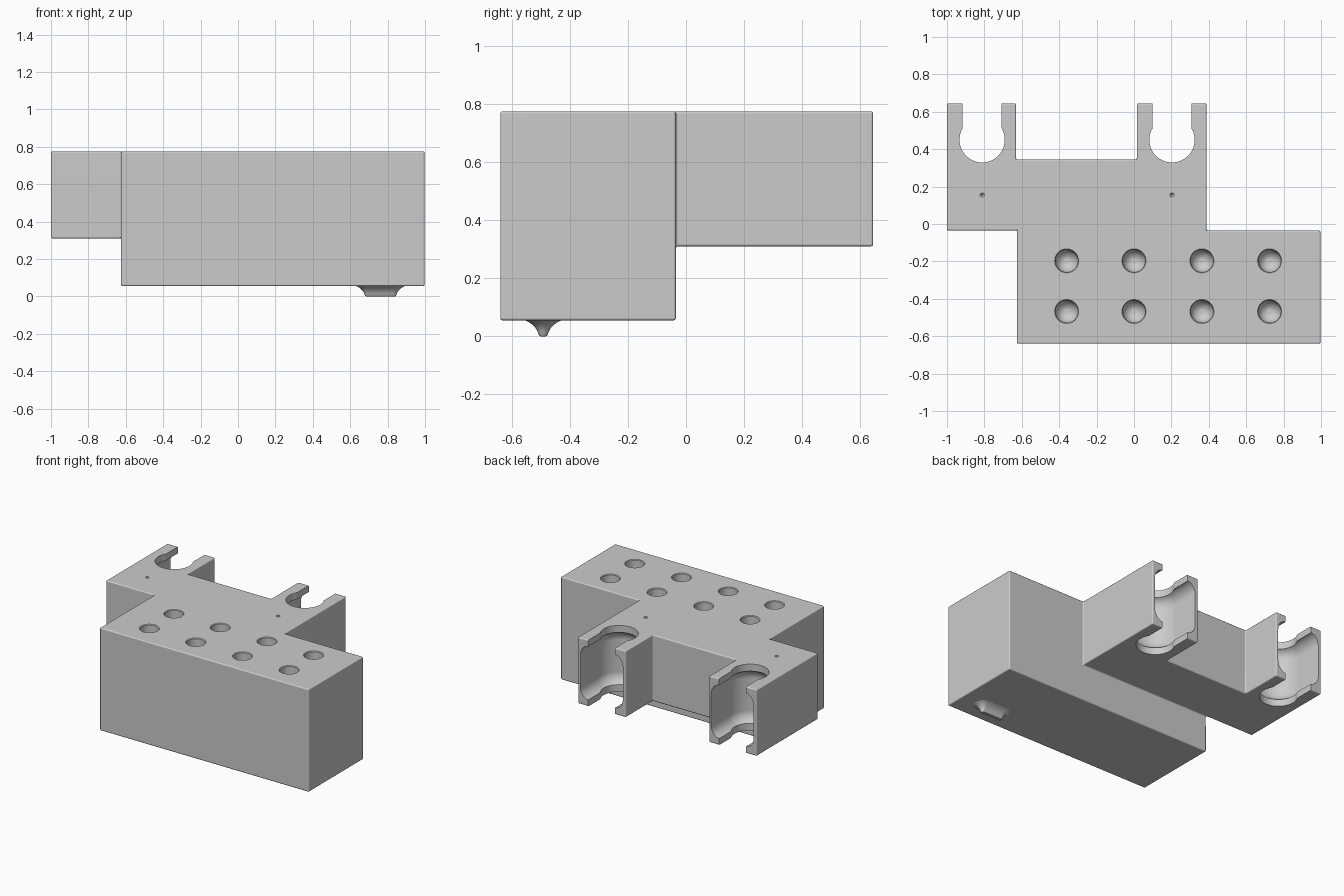
import bpy, bmesh, math

cube = bpy.data.objects.get("Cube")
if cube:
    bpy.data.objects.remove(cube, do_unlink=True)

TOP, PLATE_Z, BASE_Z = 0.775, 0.31, 0.055
JOIN_Y = -0.035
CLIP_X, CLIP_Y = (-0.812, 0.203), 0.45

grey = bpy.data.materials.new("plain grey")
grey.use_nodes = True
COLOUR = (0.6, 0.6, 0.6, 1)
grey.diffuse_color = COLOUR
grey.node_tree.nodes["Principled BSDF"].inputs["Base Color"].default_value = COLOUR


def make_object(name, bm):
    bmesh.ops.recalc_face_normals(bm, faces=bm.faces)
    mesh = bpy.data.meshes.new(name)
    bm.to_mesh(mesh)
    bm.free()
    mesh.materials.append(grey)
    obj = bpy.data.objects.new(name, mesh)
    bpy.context.collection.objects.link(obj)
    return obj


def loft(bm, rings):
    """Skin a stack of equal-length rings and cap both ends."""
    loops = [[bm.verts.new(p) for p in ring] for ring in rings]
    for a, b in zip(loops, loops[1:]):
        for i in range(len(a)):
            j = (i + 1) % len(a)
            bm.faces.new((a[i], a[j], b[j], b[i]))
    bm.faces.new(loops[0][::-1])
    bm.faces.new(loops[-1])


def circle(cx, cy, r, z, n=40):
    return [(cx + r * math.cos(2 * math.pi * i / n),
             cy + r * math.sin(2 * math.pi * i / n), z) for i in range(n)]


def keyhole(cx, r, half_slot, z, n=36):
    """Round recess that opens to the back through a slot."""
    a = math.acos(half_slot / r)
    start, sweep = math.pi - a, math.pi + 2 * a
    pts = [(cx + r * math.cos(start + sweep * i / n),
            CLIP_Y + r * math.sin(start + sweep * i / n), z) for i in range(n + 1)]
    return pts + [(cx + half_slot, 0.8, z), (cx - half_slot, 0.8, z)]


# Body: stepped block with a rear plate and two pairs of prongs
bm = bmesh.new()
V = lambda x, y: bm.verts.new((x, y, PLATE_Z))
a, b = V(-0.625, JOIN_Y), V(0.388, JOIN_Y)
plate = bm.faces.new([a, b] + [V(*p) for p in (
    (0.388, 0.645), (0.015, 0.645), (0.015, 0.345), (-0.63, 0.345),
    (-0.63, 0.645), (-1, 0.645), (-1, JOIN_Y))])
block = bm.faces.new([b, a] + [V(*p) for p in (
    (-0.625, -0.64), (0.997, -0.64), (0.997, JOIN_Y))])


def extrude(faces, z):
    result = bmesh.ops.extrude_face_region(bm, geom=faces, use_keep_orig=True)
    for v in result["geom"]:
        if isinstance(v, bmesh.types.BMVert):
            v.co.z = z


extrude([plate, block], TOP)
block_floor = [f for f in bm.faces
               if all(abs(v.co.z - PLATE_Z) < 1e-5 and v.co.y < JOIN_Y + 1e-4 for v in f.verts)]
extrude(block_floor, BASE_Z)
bmesh.ops.delete(bm, geom=block_floor, context='FACES_ONLY')
bmesh.ops.dissolve_limit(bm, angle_limit=0.01, verts=bm.verts, edges=bm.edges)
body = make_object("holder_body", bm)
bevel = body.modifiers.new("soft_edges", 'BEVEL')
bevel.width, bevel.segments, bevel.limit_method = 0.008, 3, 'ANGLE'

cutters = []

# Clip openings through the prongs
bm = bmesh.new()
for cx in CLIP_X:
    loft(bm, [keyhole(cx, 0.121, 0.104, z) for z in (0.2, 0.9)])
cutters.append(make_object("clip_opening_cutter", bm))

# Wider rounded pockets between the upper and lower lips
bm = bmesh.new()
for cx in CLIP_X:
    steps = [i / 6 * math.pi / 2 for i in range(7)]
    low = [(0.10 + 0.065 * math.sin(t), 0.43 - 0.075 * math.cos(t)) for t in steps]
    high = [(r, TOP + PLATE_Z - z) for r, z in reversed(low)]
    loft(bm, [keyhole(cx, r, r, z) for r, z in low + high])
cutters.append(make_object("clip_pocket_cutter", bm))

# Eight round-bottomed holes, and a tiny dimple in front of each clip
bm = bmesh.new()
R, FLOOR = 0.06, 0.18
for x in (-0.36, 0.0, 0.363, 0.725):
    for y in (-0.197, -0.468):
        dome = [circle(x, y, R * math.sin(t), FLOOR + R * (1 - math.cos(t)))
                for t in [math.pi / 2 * i / 8 for i in range(1, 9)]]
        loft(bm, dome + [circle(x, y, R, TOP - 0.005), circle(x, y, R + 0.005, TOP + 0.001),
                         circle(x, y, R + 0.005, 0.9)])
for cx in CLIP_X:
    loft(bm, [circle(cx, 0.155, r, z, 16)
              for r, z in ((0.004, TOP - 0.012), (0.012, TOP - 0.004), (0.012, 0.8))])
cutters.append(make_object("hole_cutter", bm))

for cutter in cutters:
    cutter.hide_render = True
    cut = body.modifiers.new(cutter.name, 'BOOLEAN')
    cut.operation, cut.solver, cut.object = 'DIFFERENCE', 'EXACT', cutter

# Bake the modifiers and drop the helpers
bpy.context.view_layer.update()
final = bpy.data.meshes.new_from_object(
    body.evaluated_get(bpy.context.evaluated_depsgraph_get()))
body.modifiers.clear()
body.data = final
for cutter in cutters:
    bpy.data.objects.remove(cutter, do_unlink=True)

# Small flared ridge under the block
bm = bmesh.new()
rings = []
for z, r in ((0, 0.010), (0.004, 0.015), (0.015, 0.019), (0.028, 0.026),
             (0.040, 0.037), (0.049, 0.050), (0.055, 0.063), (0.062, 0.063)):
    rings.append([(0.762 + (0.068 if math.cos(t) > 0 else -0.068) + r * math.cos(t),
                   -0.492 + r * math.sin(t), z)
                  for t in [(i + 0.5) * math.pi / 16 for i in range(32)]])
loft(bm, rings)
ridge = make_object("underside_ridge", bm)

for obj in (body, ridge):
    bpy.ops.object.select_all(action='DESELECT')
    obj.select_set(True)
    bpy.context.view_layer.objects.active = obj
    bpy.ops.object.shade_smooth_by_angle(angle=math.radians(35))
    weighted = obj.modifiers.new("weighted_normals", 'WEIGHTED_NORMAL')
    weighted.keep_sharp = True
